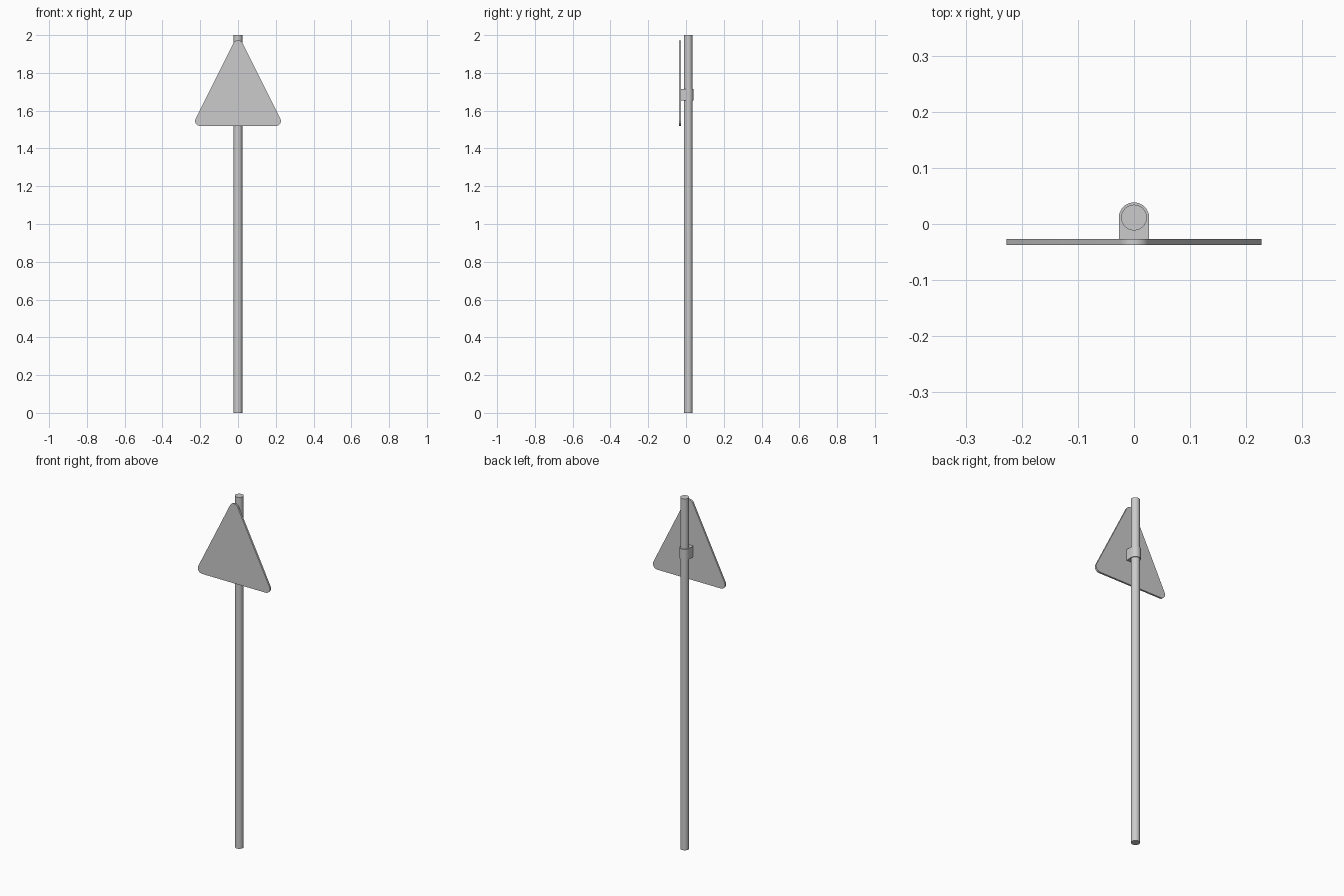
import bpy, bmesh
from math import sin, cos, pi, atan2, radians

if "Cube" in bpy.data.objects:
    bpy.data.objects.remove(bpy.data.objects["Cube"])


def arc(cx, cy, r, a0, a1, n):
    """Points along a circular arc, both ends included."""
    return [(cx + r * cos(a0 + (a1 - a0) * i / n),
             cy + r * sin(a0 + (a1 - a0) * i / n)) for i in range(n + 1)]


def prism(name, points, vector):
    """Extrude a closed 3D outline along a vector."""
    bm = bmesh.new()
    face = bm.faces.new([bm.verts.new(p) for p in points])
    ext = bmesh.ops.extrude_face_region(bm, geom=[face], use_keep_orig=True)
    verts = [v for v in ext["geom"] if isinstance(v, bmesh.types.BMVert)]
    bmesh.ops.translate(bm, vec=vector, verts=verts)
    bmesh.ops.recalc_face_normals(bm, faces=bm.faces)
    mesh = bpy.data.meshes.new(name)
    bm.to_mesh(mesh)
    bm.free()
    obj = bpy.data.objects.new(name, mesh)
    bpy.context.collection.objects.link(obj)
    bpy.context.view_layer.objects.active = obj
    obj.select_set(True)
    bpy.ops.object.shade_smooth_by_angle(angle=radians(35))
    obj.select_set(False)
    return obj


POLE_Y = 0.0115

# Round pole
bpy.ops.mesh.primitive_cylinder_add(vertices=32, radius=0.023, depth=2.0,
                                    location=(0, POLE_Y, 1.0))
pole = bpy.context.object
pole.name = "pole"
bpy.ops.object.shade_smooth_by_angle(angle=radians(35))

# Triangular sign plate with rounded corners
r, half, low, high = 0.027, 0.2, 1.546, 1.945
a = atan2(half, high - low)
outline = (arc(half, low, r, -pi / 2, a, 10)
           + arc(0, high, r, a, pi - a, 10)
           + arc(-half, low, r, pi - a, 1.5 * pi, 10))
prism("sign_plate", [(x, -0.037, z) for x, z in outline], (0, 0.0105, 0))

# Clamp wrapping the pole and reaching forward to the plate
clamp = arc(0, POLE_Y, 0.027, 0, pi, 16) + [(-0.027, -0.0265), (0.027, -0.0265)]
prism("clamp", [(x, y, 1.653) for x, y in clamp], (0, 0, 0.062))
